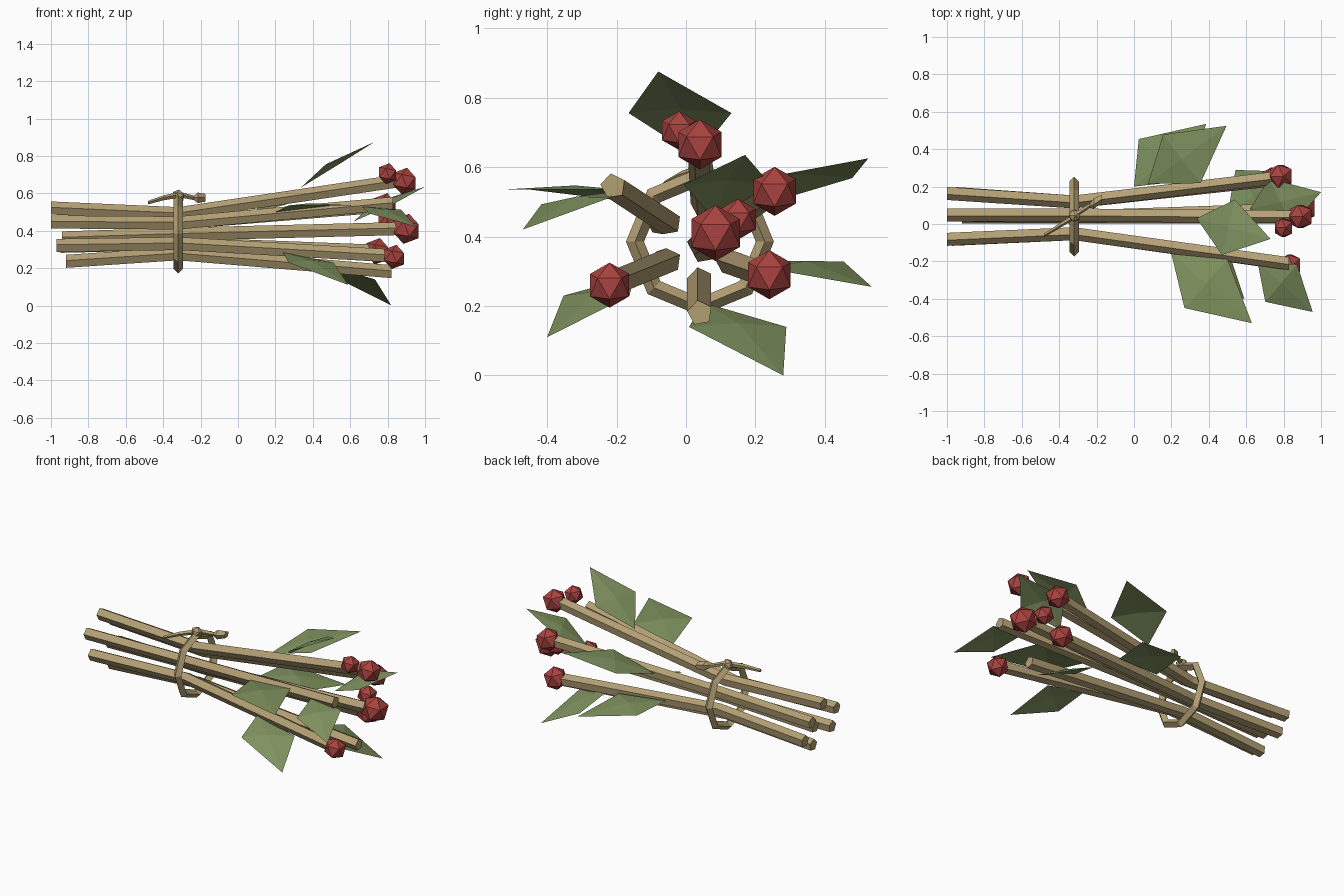
import bpy
import bmesh
from math import sin, cos, radians, atan2
from mathutils import Vector, Matrix

cube = bpy.data.objects.get("Cube")
if cube:
    bpy.data.objects.remove(cube, do_unlink=True)


def material(name, colour):
    mat = bpy.data.materials.new(name)
    mat.use_nodes = True
    mat.diffuse_color = (*colour, 1)
    mat.node_tree.nodes["Principled BSDF"].inputs["Base Color"].default_value = (*colour, 1)
    return mat


wood = material("dry wood", (0.45, 0.35, 0.175))
green = material("leaf green", (0.215, 0.29, 0.115))
red = material("berry red", (0.40, 0.055, 0.05))


def finish(bm, name, mat):
    """Turn a bmesh into a flat-shaded object."""
    bmesh.ops.recalc_face_normals(bm, faces=bm.faces)
    mesh = bpy.data.meshes.new(name)
    bm.to_mesh(mesh)
    bm.free()
    mesh.materials.append(mat)
    obj = bpy.data.objects.new(name, mesh)
    bpy.context.collection.objects.link(obj)
    return obj


def rod(name, path, radii, sides=5, phase=100):
    """Sweep a polygon, kept square to x, along a path."""
    bm = bmesh.new()
    rings = []
    for point, radius in zip(path, radii):
        ring = []
        for i in range(sides):
            a = radians(phase) + radians(360) * i / sides
            ring.append(bm.verts.new(Vector(point) + radius * Vector((0, cos(a), sin(a)))))
        rings.append(ring)
    for a, b in zip(rings, rings[1:]):
        for i in range(sides):
            j = (i + 1) % sides
            bm.faces.new((a[i], a[j], b[j], b[i]))
    bm.faces.new(rings[0])
    bm.faces.new(rings[-1])
    return finish(bm, name, wood)


def ball(name, centre, radius, mat):
    """Icosahedron with one face towards +x and a corner on top."""
    bm = bmesh.new()
    bmesh.ops.create_icosphere(bm, subdivisions=1, radius=radius)
    bm.faces.ensure_lookup_table()
    turn = bm.faces[0].normal.rotation_difference(Vector((1, 0, 0))).to_matrix()
    bmesh.ops.transform(bm, matrix=turn.to_4x4(), verts=bm.verts)
    rim = max((v.co for v in bm.verts if 0 < v.co.x < radius / 2),
              key=lambda c: c.yz.length)
    twist = Matrix.Rotation(radians(90) - atan2(rim.z, rim.y), 4, 'X')
    bmesh.ops.transform(bm, matrix=Matrix.Translation(centre) @ twist, verts=bm.verts)
    return finish(bm, name, mat)


def leaf(name, base, tip, half_width):
    """Kite-shaped leaf, gently bent over its widest line."""
    base, tip, half = Vector(base), Vector(tip), Vector(half_width)
    middle = base.lerp(tip, 0.43) + Vector((0, 0, 0.02))
    bm = bmesh.new()
    outline = [bm.verts.new(p) for p in (base, middle - half, tip, middle + half)]
    heart = bm.verts.new(middle + Vector((0, 0, 0.012)))
    for i in range(4):
        bm.faces.new((outline[i], outline[(i + 1) % 4], heart))
    return finish(bm, name, green)


# Sticks: cut end, pinch under the tie, fanned end
BAND_X = -0.32
sticks = {
    "top_stick": ((-1, 0.05, 0.52), (0.05, 0.49), (0.86, 0.04, 0.665)),
    "upper_front_stick": ((-1, -0.08, 0.445), (-0.05, 0.44), (0.83, -0.21, 0.545)),
    "lower_front_stick": ((-0.97, -0.08, 0.32), (-0.05, 0.33), (0.81, -0.21, 0.265)),
    "bottom_stick": ((-0.92, 0.04, 0.235), (0.04, 0.275), (0.82, 0.04, 0.18)),
    "lower_back_stick": ((-0.95, 0.165, 0.315), (0.12, 0.33), (0.72, 0.235, 0.29)),
    "upper_back_stick": ((-1, 0.165, 0.445), (0.12, 0.44), (0.77, 0.25, 0.53)),
    "centre_stick": ((-0.94, 0.05, 0.36), (0.04, 0.38), (0.87, 0.08, 0.41)),
}
for name, (start, pinch, end) in sticks.items():
    rod(name, (start, (BAND_X, *pinch), end), [0.037] * 3)

# Berries
berries = [
    ((0.89, 0.04, 0.665), 0.073), ((0.80, -0.02, 0.705), 0.057),
    ((0.90, 0.085, 0.41), 0.082), ((0.80, 0.15, 0.45), 0.06),
    ((0.785, 0.255, 0.53), 0.072), ((0.745, 0.24, 0.29), 0.072),
    ((0.835, -0.22, 0.26), 0.066),
]
for i, (centre, radius) in enumerate(berries, 1):
    ball(f"berry_{i}", centre, radius, red)

# Leaves: stalk end, tip, half width across
leaf("top_leaf", (0.335, 0.03, 0.63), (0.73, -0.08, 0.875), (0.035, 0.148, 0))
leaf("front_leaf", (0.2, -0.16, 0.5), (0.63, -0.53, 0.535), (0.115, 0.13, 0))
leaf("front_end_leaf", (0.66, -0.2, 0.53), (0.955, -0.47, 0.42), (0.085, 0.1, 0.01))
leaf("low_front_leaf", (0.24, -0.15, 0.285), (0.59, -0.4, 0.11), (0.12, 0.095, 0))
leaf("low_end_leaf", (0.5, 0.05, 0.21), (0.82, 0.28, 0), (0.095, -0.14, 0))
leaf("low_back_leaf", (0, 0.2, 0.33), (0.385, 0.535, 0.255), (0.14, -0.11, -0.01))
leaf("back_leaf", (0.075, 0.215, 0.49), (0.495, 0.525, 0.625), (0.1, -0.13, 0))
leaf("end_leaf", (0.62, 0.08, 0.45), (1, 0.17, 0.635), (0.06, -0.125, 0))

# Tie: eight-sided ring with a diamond section
bpy.ops.mesh.primitive_torus_add(
    major_segments=8, minor_segments=4, major_radius=0.187, minor_radius=0.026,
    location=(BAND_X, 0.04, 0.385), rotation=(0, radians(90), 0))
tie = bpy.context.object
tie.name = "tie_band"
tie.data.materials.append(wood)
for face in tie.data.polygons:
    face.use_smooth = False

# Knot and its two loose ends
ball("tie_knot", (BAND_X, 0.045, 0.585), 0.036, wood)
rod("long_tie_end", ((-0.32, 0.04, 0.59), (-0.4, -0.01, 0.575), (-0.48, -0.06, 0.55)),
    (0.016, 0.014, 0.01))
rod("short_tie_end", ((-0.32, 0.045, 0.595), (-0.235, 0.1, 0.575), (-0.215, 0.11, 0.575),
                      (-0.175, 0.135, 0.575)), (0.016, 0.013, 0.03, 0.022))
